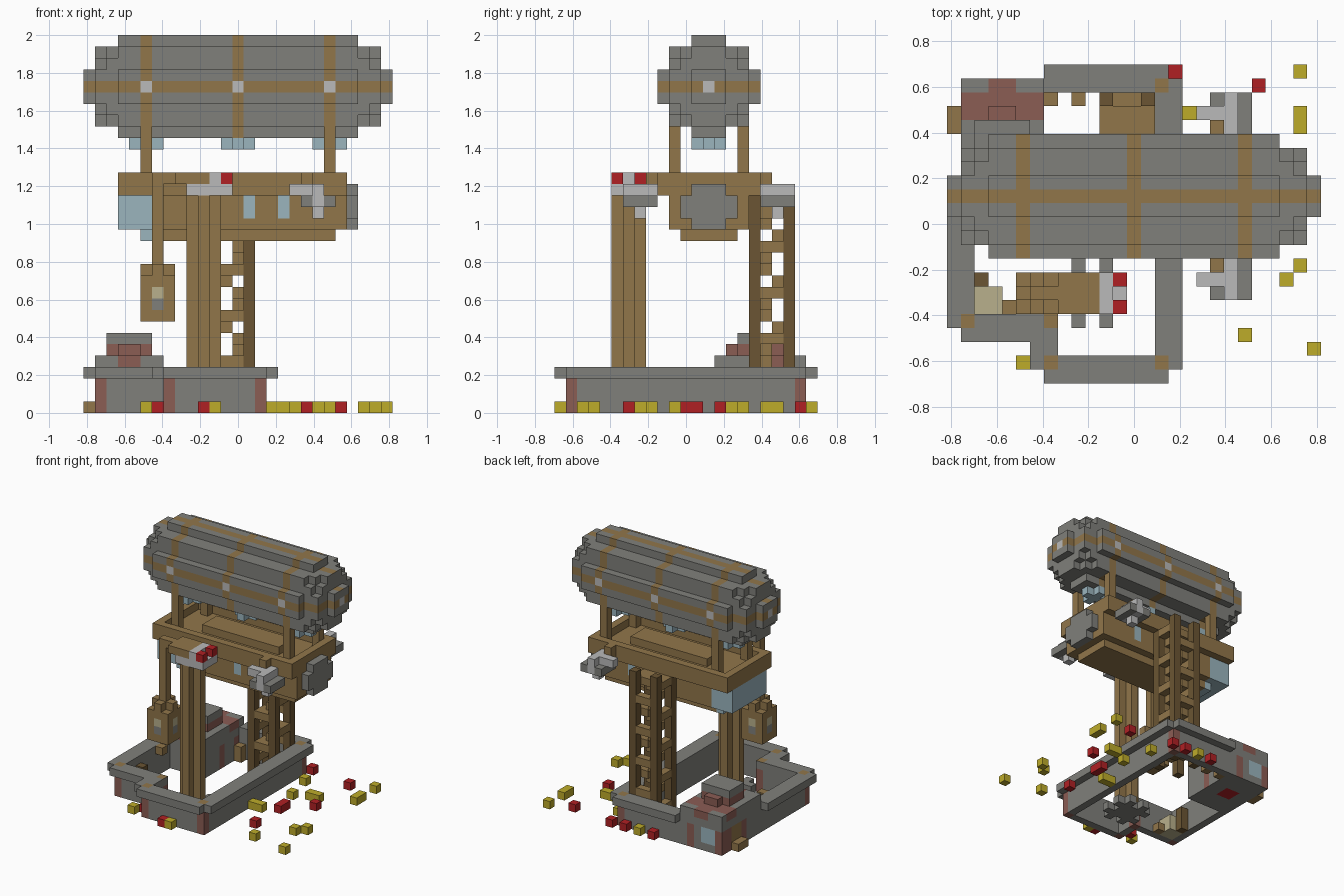
import bpy

old = bpy.data.objects.get("Cube")
if old:
    bpy.data.objects.remove(old, do_unlink=True)

U = 2 / 33                      # edge of one block
MID = 13                        # middle block along x, and the airship's middle along y

# Colours
PALETTE = {
    "stone": "80807B", "wood": "91764A", "dark_wood": "6B5533", "pale_metal": "BABABA",
    "glass": "9BB5BE", "red": "B02024", "yellow": "BEAC2A", "brick": "8B5D54", "tan": "B9B08C",
}
NAMES = list(PALETTE)


def linear(h):
    c = int(h, 16) / 255
    return c / 12.92 if c < 0.04045 else ((c + 0.055) / 1.055) ** 2.4


MATS = []
for name, code in PALETTE.items():
    mat = bpy.data.materials.new(name)
    mat.use_nodes = True
    rgba = [linear(code[n:n + 2]) for n in (0, 2, 4)] + [1]
    mat.diffuse_color = rgba
    mat.node_tree.nodes["Principled BSDF"].inputs["Base Color"].default_value = rgba
    MATS.append(mat)


def span(v):
    """A single block or an inclusive (first, last) pair."""
    return range(v[0], v[1] + 1) if isinstance(v, tuple) else range(v, v + 1)


def box(cells, colour, x, y, z, keep=lambda i, j, k: True):
    for i in span(x):
        for j in span(y):
            for k in span(z):
                if keep(i, j, k):
                    cells[i, j, k] = colour


def build(name, cells, paint=None):
    """Mesh the outer skin of a set of blocks; paint may recolour single faces."""
    verts, faces, mats = {}, [], []
    for cell, colour in cells.items():
        for axis in range(3):
            for side in (0, 1):
                n = [0, 0, 0]
                n[axis] = 2 * side - 1
                if tuple(c + d for c, d in zip(cell, n)) in cells:
                    continue
                a, b = (axis + 1) % 3, (axis + 2) % 3
                quad = []
                for da, db in ((0, 0), (1, 0), (1, 1), (0, 1)):
                    p = list(cell)
                    p[axis] += side
                    p[a] += da
                    p[b] += db
                    quad.append(verts.setdefault(tuple(p), len(verts)))
                faces.append(quad if side else quad[::-1])
                mats.append(NAMES.index((paint and paint(*cell, n)) or colour))
    mesh = bpy.data.meshes.new(name)
    mesh.from_pydata([((x - 13.5) * U, (y - 11.5) * U, z * U) for x, y, z in verts], [], faces)
    for m in MATS:
        mesh.materials.append(m)
    mesh.polygons.foreach_set("material_index", mats)
    bpy.context.collection.objects.link(bpy.data.objects.new(name, mesh))


BANDS = (MID - 8, MID, MID + 8)

# Balloon: stepped octagon section with stepped ends
def in_balloon(i, j, k):
    d, a, b = abs(i - MID), abs(j - MID), abs(k - 28)
    if d <= 10:
        return max(a, b) <= 3 or min(a, b) <= 1
    if d <= 12:
        return max(a, b) <= 3 and a + b <= 16 - d
    return max(a, b) <= 1


def balloon_paint(i, j, k, n):
    if k == 28:
        knot = (i in BANDS and n[1]) or (j == MID and n[0])
        return "pale_metal" if knot else "wood"
    if (i in BANDS and not n[0]) or (j == MID and n[2] > 0):
        return "wood"


balloon = {}
box(balloon, "stone", (0, 26), (9, 17), (24, 32), in_balloon)
build("balloon", balloon, balloon_paint)

# Glass lamps under the balloon and struts to the gondola
lamps, struts = {}, {}
for i in BANDS:
    box(lamps, "glass", (i - 1, i + 1), MID, 23)
    box(lamps, "glass", i, (MID - 1, MID + 1), 23)
    if i != MID:
        for side in (-3, 3):
            box(struts, "wood", i, MID + side, (20, 24))
build("balloon_lamps", lamps)
build("balloon_struts", struts)

# Gondola: stepped hull, glazed nose, deck rim and a raised hatch
hull = {}
box(hull, "wood", (6, 21), (11, 15), 15)
box(hull, "glass", 5, (11, 15), 15)
box(hull, "wood", (6, 22), (10, 16), (16, 18))
box(hull, "glass", (3, 5), (10, 16), (16, 18))
box(hull, "wood", (3, 22), (9, 17), 19)
box(hull, "wood", (3, 22), (9, 17), 20, lambda i, j, k: i in (3, 22) or j in (9, 17))
box(hull, "wood", (8, 18), (12, 14), 20)
build("gondola", hull, lambda i, j, k, n: "glass" if n[1] and i in (14, 17) and k in (17, 18) else None)

# Rear engine with clipped corners
engine = {}
box(engine, "stone", 23, (11, 15), (16, 19), lambda i, j, k: not (j in (11, 15) and k in (16, 19)))
build("rear_engine", engine)

# Side engines, mirrored across the airship
for name, flip in (("right", False), ("left", True)):
    pod = {}
    box(pod, "wood", 19, 8, (19, 20))
    box(pod, "stone", (19, 21), (6, 8), 18)
    box(pod, "pale_metal", (18, 20), 7, 19)
    box(pod, "pale_metal", 20, (6, 8), (18, 19))
    box(pod, "pale_metal", 20, 7, 17)
    if flip:
        pod = {(i, 2 * MID - j, k): c for (i, j, k), c in pod.items()}
    build("side_engine_" + name, pod)

# Mooring mast: star-shaped foot, fluted shaft, metal head with red lights
foot, mast = {}, {}
box(foot, "stone", (8, 12), (4, 8), 0,
    lambda i, j, k: max(abs(i - 10), abs(j - 6)) < 2 or abs(i - 10) + abs(j - 6) == 3)
build("mast_foot", foot)
box(mast, "wood", (9, 11), (5, 7), (1, 18), lambda i, j, k: i == 10 or j == 6)
box(mast, "pale_metal", (9, 12), (5, 7), 19)
box(mast, "wood", (8, 10), (5, 7), 20)
box(mast, "pale_metal", 11, (5, 7), 20)
for j in (5, 7):
    box(mast, "red", 12, j, 20)
build("mooring_mast", mast)

# Hanging cabin on the mast arm
arm, cabin = {}, {}
box(arm, "wood", (6, 7), 6, 20)
box(arm, "wood", 6, 6, (13, 19))
build("mast_arm", arm)
box(cabin, "wood", (5, 7), (5, 7), (8, 11))
box(cabin, "wood", (5, 7), (5, 7), 12, lambda i, j, k: i == 6 or j == 6)


def cabin_paint(i, j, k, n):
    if (n[1] and i == 6) or (n[0] and j == 6):
        return {10: "tan", 9: "stone"}.get(k)


build("hanging_cabin", cabin, cabin_paint)

# Stair tower: four posts, rungs and a winding stair
stairs = {}
for i in (11, 14):
    for j in (17, 20):
        box(stairs, "dark_wood", i, j, (0, 19 if j == 20 else 18))
STEPS = ((12, 18), (13, 18), (13, 19), (12, 19))
for k in range(1, 18):
    box(stairs, "wood", *STEPS[k % 4], k)
    for edge in (0, 3):
        if k % 4 == 0:
            box(stairs, "wood", (12, 13), 17 + edge, k)
        elif k % 4 == 2:
            box(stairs, "wood", 11 + edge, (18, 19), k)
box(stairs, "wood", (11, 14), (18, 19), 18)
build("stair_tower", stairs)

# Castle wall: one-block wall with an overhanging coping, brick corner pillars
CORNERS = ((1, 4), (7, 4), (7, 1), (15, 1), (15, 21))
RUNS = (((1, 1), (4, 13), -1, 0), ((1, 7), (4, 4), 0, -1), ((7, 7), (1, 4), -1, 0),
        ((7, 15), (1, 1), 0, -1), ((15, 15), (1, 21), 1, 0), ((7, 15), (21, 21), 0, 1))
wall = {}
for x, y, ox, oy in RUNS:
    box(wall, "stone", x, y, (0, 3))
    box(wall, "stone", tuple(v + ox for v in x), tuple(v + oy for v in y), 3)
for i, j in CORNERS:
    box(wall, "brick", i, j, (0, 2))
box(wall, "wood", 2, 11, 3)
build("castle_wall", wall, lambda i, j, k, n: "wood" if (i, j) in CORNERS and k == 3 and n[2] > 0 else None)

# Gatehouse with stepped turret, windows and door step
gate = {}
box(gate, "stone", (1, 6), (14, 21), (0, 4))
box(gate, "brick", (2, 5), (16, 18), 5)
box(gate, "brick", (3, 4), (15, 19), 5)
box(gate, "stone", (2, 5), (16, 18), 6)
box(gate, "wood", 0, (18, 19), 0)


def gate_paint(i, j, k, n):
    if k == 4 and (j in (19, 20) or i in (3, 4)):
        return "brick"
    if k in (1, 2) and n[1] > 0 and i in (2, 3):
        return "glass"
    if n[0] < 0 and i == 1 and k in (1, 2) and j in (18, 19):
        return "wood"
    if k < 3 and n[2] == 0 and (i in (1, 5) and n[1] or j in (17, 20, 21) and n[0]):
        return "brick"
    if n[2] < 0 and i in (3, 4) and j in (17, 18):
        return "red"


build("gatehouse", gate, gate_paint)

# Courtyard crates and posts
crates = {}
box(crates, "tan", (2, 3), (5, 6), (0, 1))
box(crates, "dark_wood", 2, 7, (0, 2))
box(crates, "wood", 4, 5, 0)
for i in (7, 9):
    box(crates, "wood", i, 20, (0, 1))
build("courtyard_crates", crates)

# Flowers scattered on the ground
FLOWERS = {
    "yellow": ((25, 22), (25, 18), (25, 19), (17, 19), (25, 8), (24, 7), (21, 3), (26, 2), (5, 1),
               (11, 0), (16, 10), (17, 10), (18, 15), (20, 16), (21, 16), (12, 22)),
    "red": ((16, 22), (22, 21), (6, 2), (10, 0), (19, 6), (19, 11), (19, 12), (22, 14),
            (14, 22), (10, 22)),
}
for colour, spots in FLOWERS.items():
    patch = {}
    for i, j in spots:
        box(patch, colour, i, j, 0)
    build(colour + "_flowers", patch)
